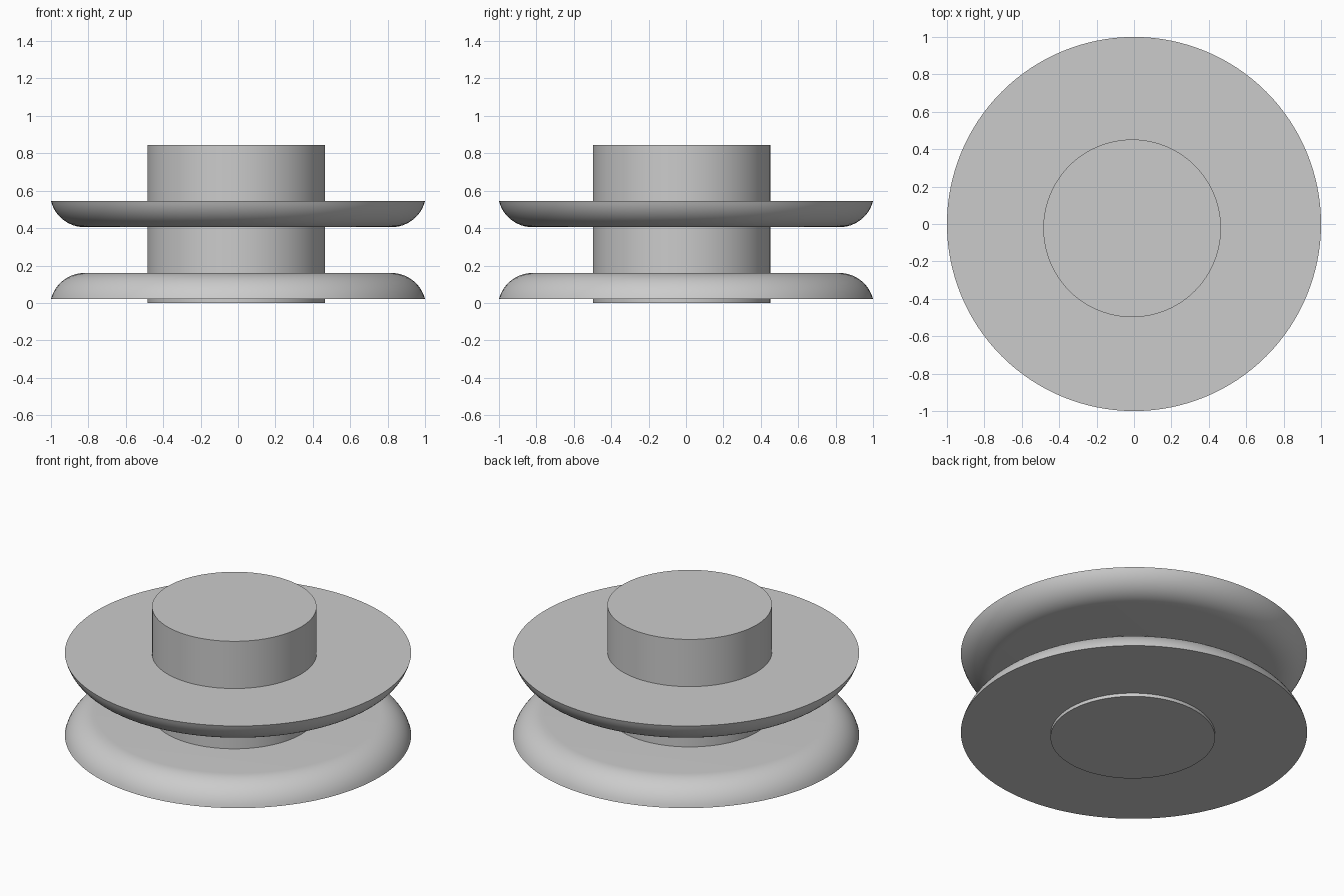
import bpy, bmesh, math

if "Cube" in bpy.data.objects:
    bpy.data.objects.remove(bpy.data.objects["Cube"])

grey = bpy.data.materials.new("plain grey")
grey.diffuse_color = (0.6, 0.6, 0.6, 1)
grey.use_nodes = True
grey.node_tree.nodes["Principled BSDF"].inputs["Base Color"].default_value = grey.diffuse_color


def lathe(name, profile, sides, centre=(0, 0)):
    """Revolve (radius, z) points into a closed solid with flat end caps."""
    bm = bmesh.new()
    rings = []
    for r, z in profile:
        rings.append([bm.verts.new((centre[0] + r * math.cos(2 * math.pi * i / sides),
                                    centre[1] + r * math.sin(2 * math.pi * i / sides), z))
                      for i in range(sides)])
    for a, b in zip(rings, rings[1:]):
        for i in range(sides):
            j = (i + 1) % sides
            bm.faces.new((a[i], a[j], b[j], b[i]))
    bm.faces.new(rings[0])
    bm.faces.new(rings[-1])
    bmesh.ops.recalc_face_normals(bm, faces=bm.faces)
    mesh = bpy.data.meshes.new(name)
    bm.to_mesh(mesh)
    bm.free()
    mesh.materials.append(grey)
    obj = bpy.data.objects.new(name, mesh)
    bpy.context.collection.objects.link(obj)
    bpy.context.view_layer.objects.active = obj
    obj.select_set(True)
    bpy.ops.object.shade_smooth_by_angle(angle=math.radians(30))
    obj.select_set(False)
    return obj


# Central hub, slightly off centre
lathe("hub", [(0.475, 0.0), (0.475, 0.845)], 96, (-0.01, -0.023))

# Rounded rim: arc from the sharp outer edge to the flat inner face
R, FLAT, THICK, STEPS = 0.186, 0.82, 0.14, 12
end = math.asin((1 - FLAT) / R)
rim = [(FLAT + R * math.sin(end * (1 - k / STEPS)),
        THICK - R + R * math.cos(end * (1 - k / STEPS))) for k in range(STEPS + 1)]

# Two flanges facing each other
lathe("lower_flange", [(r, 0.02 + h) for r, h in rim], 128)
lathe("upper_flange", [(r, 0.545 - h) for r, h in rim], 128)
